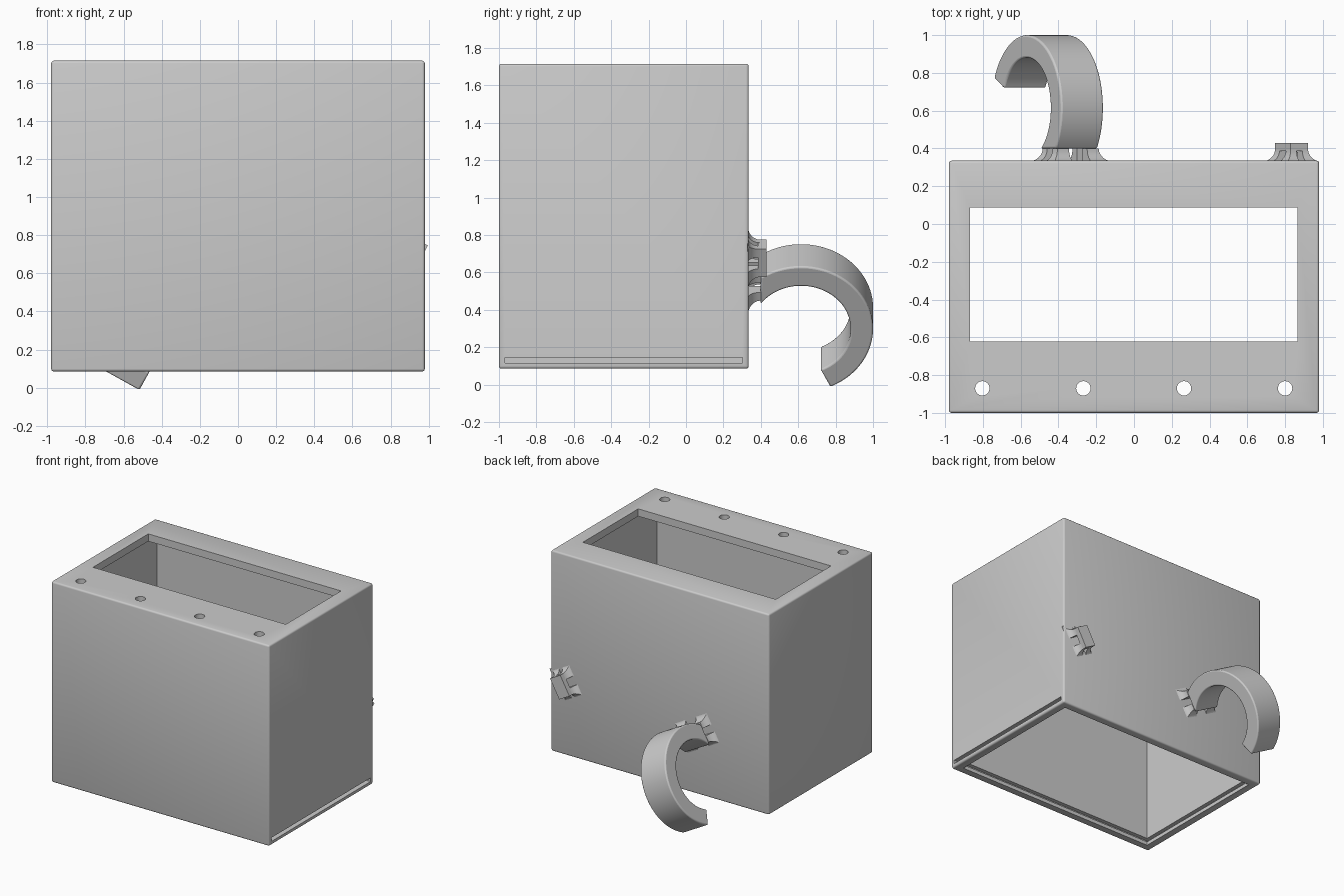
import bpy, bmesh, math
from mathutils import Vector, Matrix

if "Cube" in bpy.data.objects:
    bpy.data.objects.remove(bpy.data.objects["Cube"])

grey = bpy.data.materials.new("light_grey")
grey.diffuse_color = (0.6, 0.6, 0.6, 1)
grey.use_nodes = True
grey.node_tree.nodes["Principled BSDF"].inputs["Base Color"].default_value = grey.diffuse_color

TILT = math.radians(29)
WALL_Y = 0.335


def finish(name, bm, bevel=0):
    bmesh.ops.recalc_face_normals(bm, faces=bm.faces)
    me = bpy.data.meshes.new(name)
    bm.to_mesh(me)
    bm.free()
    me.materials.append(grey)
    ob = bpy.data.objects.new(name, me)
    bpy.context.collection.objects.link(ob)
    if bevel:
        m = ob.modifiers.new("bevel", 'BEVEL')
        m.width, m.segments, m.limit_method = bevel, 3, 'ANGLE'
        m.angle_limit = math.radians(40)
    return ob


def box(name, lo, hi, bevel=0):
    bm = bmesh.new()
    bmesh.ops.create_cube(bm, size=1)
    for v in bm.verts:
        v.co = Vector([(lo[i] + hi[i]) / 2 + v.co[i] * (hi[i] - lo[i]) for i in range(3)])
    return finish(name, bm, bevel)


def smooth(ob):
    bpy.ops.object.select_all(action='DESELECT')
    ob.select_set(True)
    bpy.context.view_layer.objects.active = ob
    bpy.ops.object.shade_smooth_by_angle(angle=math.radians(35))


def cut(target, cutter):
    m = target.modifiers.new("cut", 'BOOLEAN')
    m.operation, m.solver, m.object = 'DIFFERENCE', 'EXACT', cutter
    bpy.context.view_layer.objects.active = target
    for name in [m.name for m in target.modifiers]:
        bpy.ops.object.modifier_apply(modifier=name)
    bpy.data.objects.remove(cutter)


def tilted(x, z):
    """Local x = width, local z = height, leaned about the y axis."""
    return Matrix.Translation((x, 0, z)) @ Matrix.Rotation(TILT, 4, 'Y')


def legs(name, frame, hw, hu, inner_w, inner_u, top):
    """Four small legs with outward fillets where they meet the wall."""
    bm = bmesh.new()
    r, n = top - WALL_Y, 6
    for sw in (-1, 1):
        for su in (-1, 1):
            rings = []
            for i in range(n + 1):
                a = math.pi / 2 * i / n
                y = WALL_Y - 0.005 + (r + 0.01) * (1 - math.cos(a))
                f = r * (1 - math.sin(a))
                w0, w1, u0, u1 = sw * inner_w, sw * (hw + f), su * inner_u, su * (hu + f)
                rings.append([bm.verts.new(frame @ Vector((w, y, u)))
                              for w, u in ((w0, u0), (w1, u0), (w1, u1), (w0, u1))])
            for a, b in zip(rings, rings[1:]):
                for k in range(4):
                    bm.faces.new((a[k], a[(k + 1) % 4], b[(k + 1) % 4], b[k]))
            bm.faces.new(rings[0])
            bm.faces.new(rings[-1])
    smooth(finish(name, bm))


# Hollow case: outer block, cavity open below, window in the top
case = box("case", (-0.98, -1, 0.085), (0.98, WALL_Y, 1.715), 0.014)
cut(case, box("cavity", (-0.915, -0.935, 0), (0.915, 0.27, 1.655)))
cut(case, box("window", (-0.868, -0.622, 1.5), (0.865, 0.088, 1.9)))

# Sliding lid groove, open through the right wall only
cut(case, box("groove", (-0.947, -0.967, 0.115), (1.1, 0.302, 0.145)))

# Row of round holes along the front of the top
for x in (-0.803, -0.268, 0.265, 0.8):
    bm = bmesh.new()
    bmesh.ops.create_cone(bm, cap_ends=True, segments=32, radius1=0.038, radius2=0.038,
                          depth=0.4, matrix=Matrix.Translation((x, -0.87, 1.7)))
    cut(case, finish("hole", bm))
smooth(case)

# Curved hook: an arc band, cut flat on the wall side
frame = tilted(-0.46, 0.355)
bm = bmesh.new()
rows, N = [], 56
for i in range(N + 1):
    t = i / N
    ao = math.radians(124 + (-66 - 124) * t)
    ai = math.radians(144.5 + (-67 - 144.5) * t)
    pts = [(w, 0.615 + rad * math.cos(a), rad * math.sin(a))
           for w, rad, a in ((-0.128, 0.385, ao), (0.128, 0.385, ao),
                             (0.128, 0.265, ai), (-0.128, 0.265, ai))]
    rows.append([bm.verts.new(frame @ Vector(p)) for p in pts])
for a, b in zip(rows, rows[1:]):
    for k in range(4):
        bm.faces.new((a[k], a[(k + 1) % 4], b[(k + 1) % 4], b[k]))
bm.faces.new(rows[0])
bm.faces.new(rows[-1])
smooth(finish("hook", bm, 0.01))
legs("hook_legs", tilted(-0.335, 0.58), 0.125, 0.08, 0.055, 0.03, 0.395)

# Small catch near the right edge: plate on legs
frame = tilted(0.834, 0.675)
bm = bmesh.new()
bmesh.ops.create_cube(bm, size=1)
for v in bm.verts:
    v.co = frame @ Vector((v.co.x * 0.105, 0.408 + v.co.y * 0.044, v.co.z * 0.17))
finish("catch_plate", bm)
legs("catch_legs", frame, 0.0525, 0.085, 0.018, 0.035, 0.39)
